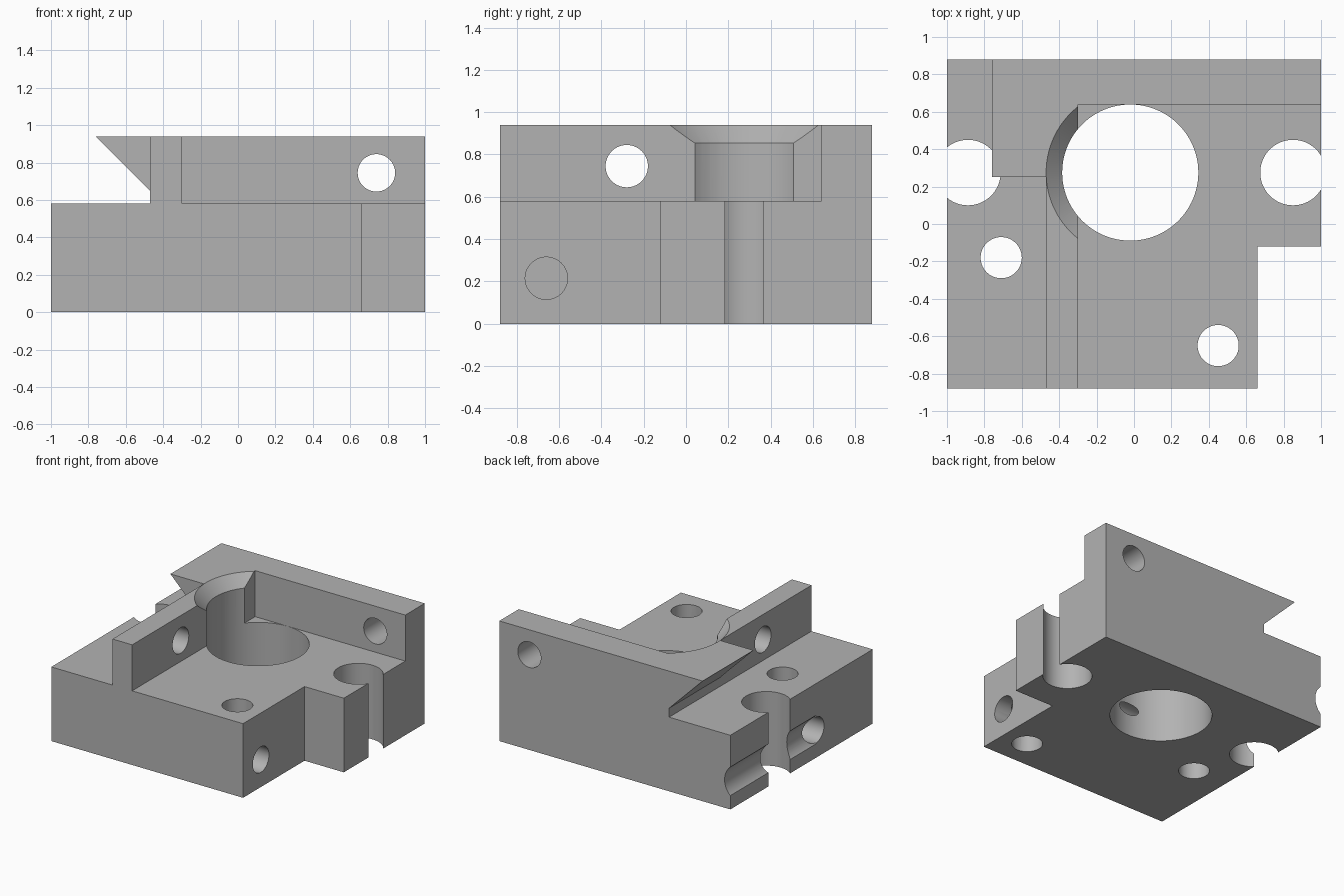
import bpy
import bmesh
from math import radians
from mathutils import Matrix, Vector

cube = bpy.data.objects.get("Cube")
if cube:
    bpy.data.objects.remove(cube, do_unlink=True)

TOP, DECK, BACK = 0.94, 0.58, 0.88
HOLE_Y = 0.275  # shared centre line of the large bores


def finish(bm, name):
    bmesh.ops.recalc_face_normals(bm, faces=bm.faces)
    mesh = bpy.data.meshes.new(name)
    bm.to_mesh(mesh)
    bm.free()
    obj = bpy.data.objects.new(name, mesh)
    bpy.context.scene.collection.objects.link(obj)
    return obj


def box(name, low, high):
    bm = bmesh.new()
    bmesh.ops.create_cube(bm, size=1)
    low, high = Vector(low), Vector(high)
    for v in bm.verts:
        v.co = (low + high) / 2 + v.co * (high - low)
    return finish(bm, name)


def drill(name, start, end, radius, end_radius=None, keep_below_x=None):
    """Cylinder or cone running from start to end."""
    start, end = Vector(start), Vector(end)
    axis = end - start
    turn = Vector((0, 0, 1)).rotation_difference(axis).to_matrix().to_4x4()
    bm = bmesh.new()
    bmesh.ops.create_cone(
        bm, cap_ends=True, segments=96, radius1=radius,
        radius2=radius if end_radius is None else end_radius, depth=axis.length,
        matrix=Matrix.Translation((start + end) / 2) @ turn)
    if keep_below_x is not None:
        cut = bmesh.ops.bisect_plane(
            bm, geom=bm.verts[:] + bm.edges[:] + bm.faces[:],
            plane_co=(keep_below_x, 0, 0), plane_no=(1, 0, 0), clear_outer=True)
        rim = [e for e in cut["geom_cut"] if isinstance(e, bmesh.types.BMEdge)]
        bmesh.ops.edgeloop_fill(bm, edges=rim)
    return finish(bm, name)


# Main block: side section with the dovetail undercut, extruded front to back
section = [(-1, 0), (1, 0), (1, TOP), (-0.76, TOP), (-0.47, 0.65), (-0.47, DECK), (-1, DECK)]
bm = bmesh.new()
face = bm.faces.new([bm.verts.new((x, -BACK, z)) for x, z in section])
grown = bmesh.ops.extrude_face_region(bm, geom=[face])
bmesh.ops.translate(bm, vec=(0, 2 * BACK, 0),
                    verts=[g for g in grown["geom"] if isinstance(g, bmesh.types.BMVert)])
block = finish(bm, "machined_block")

cutters = [
    # Milled pocket, trimmed dovetail and corner notch
    box("pocket", (-0.30, -1, DECK), (1.1, 0.64, 1.1)),
    box("dovetail_trim", (-1.1, -1, DECK), (-0.47, 0.25, 1.1)),
    box("corner_notch", (0.66, -1, -0.1), (1.1, -0.12, 0.7)),
    # Central bore and its countersink in the side wall
    drill("central_bore", (-0.02, HOLE_Y, -0.1), (-0.02, HOLE_Y, 1.1), 0.364),
    drill("countersink", (-0.02, HOLE_Y, 0.845), (-0.02, HOLE_Y, 1.0), 0.355, 0.51, -0.295),
    # Open bores at the two sides
    drill("left_edge_bore", (-0.888, HOLE_Y, -0.1), (-0.888, HOLE_Y, 0.62), 0.175),
    drill("right_edge_bore", (0.85, HOLE_Y, -0.1), (0.85, HOLE_Y, 0.7), 0.175),
    # Small vertical holes
    drill("rear_pin_hole", (-0.71, -0.18, -0.1), (-0.71, -0.18, 0.7), 0.11),
    drill("front_pin_hole", (0.45, -0.65, -0.1), (0.45, -0.65, 0.7), 0.11),
    # Cross holes through the walls
    drill("side_wall_hole", (-0.7, -0.28, 0.745), (0, -0.28, 0.745), 0.10),
    drill("back_wall_hole", (0.74, 0.5, 0.745), (0.74, 1, 0.745), 0.10),
    # Blind cross holes in the base and the side groove
    drill("long_cross_hole", (-1.1, -0.178, 0.215), (0.3, -0.178, 0.215), 0.10),
    drill("short_cross_hole", (0.8, -0.66, 0.215), (-0.2, -0.66, 0.215), 0.10),
    drill("side_groove", (-1.1, -0.178, 0.22), (-1.1, 1, 0.22), 0.15),
]

bpy.ops.object.select_all(action="DESELECT")
bpy.context.view_layer.objects.active = block
block.select_set(True)
for cutter in cutters:
    cutter.hide_render = True
    mod = block.modifiers.new(cutter.name, "BOOLEAN")
    mod.operation, mod.solver, mod.object = "DIFFERENCE", "EXACT", cutter
    bpy.ops.object.modifier_apply(modifier=mod.name)
    bpy.data.objects.remove(cutter, do_unlink=True)

# Plain grey finish
grey = bpy.data.materials.new("plain_grey")
grey.use_nodes = True
colour = (0.45, 0.45, 0.45, 1)
grey.diffuse_color = colour
grey.node_tree.nodes["Principled BSDF"].inputs["Base Color"].default_value = colour
block.data.materials.clear()
block.data.materials.append(grey)
bpy.ops.object.shade_smooth_by_angle(angle=radians(25))
